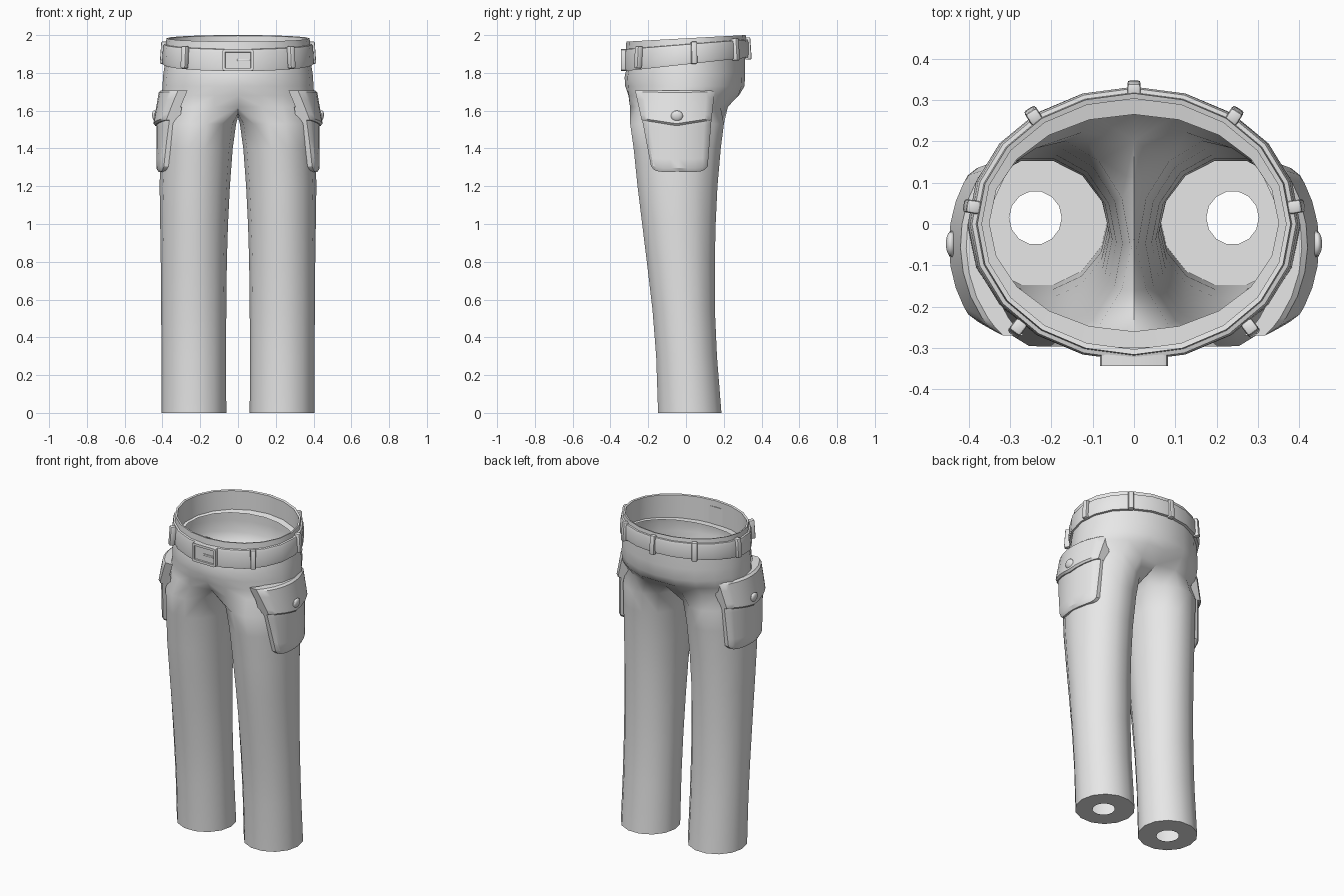
import bpy, bmesh, math
from mathutils import Matrix, Vector

if "Cube" in bpy.data.objects:
    bpy.data.objects.remove(bpy.data.objects["Cube"], do_unlink=True)

cloth = bpy.data.materials.new("grey_cloth")
cloth.use_nodes = True
cloth.diffuse_color = (0.8, 0.8, 0.8, 1)
cloth.node_tree.nodes["Principled BSDF"].inputs["Base Color"].default_value = (0.8, 0.8, 0.8, 1)


def finish(bm, name, mirror=False, angle=38):
    """Turn a bmesh into a smooth-shaded object, optionally mirrored across x."""
    if mirror:
        geom = bm.verts[:] + bm.edges[:] + bm.faces[:]
        bmesh.ops.mirror(bm, geom=geom, matrix=Matrix(), merge_dist=0.001, axis='X')
    bmesh.ops.recalc_face_normals(bm, faces=bm.faces[:])
    mesh = bpy.data.meshes.new(name)
    bm.to_mesh(mesh)
    bm.free()
    mesh.materials.append(cloth)
    ob = bpy.data.objects.new(name, mesh)
    bpy.context.collection.objects.link(ob)
    bpy.ops.object.select_all(action='DESELECT')
    ob.select_set(True)
    bpy.context.view_layer.objects.active = ob
    bpy.ops.object.shade_smooth_by_angle(angle=math.radians(angle))
    return ob


def bridge(bm, a, b, closed=True):
    n = len(a)
    for i in range(n if closed else n - 1):
        j = (i + 1) % n
        bm.faces.new((a[i], a[j], b[j], b[i]))


def add_ring(bm, points):
    return [bm.verts.new(p) for p in points]


# --- trousers: half a pelvis and one leg, mirrored ---
ARC = 10            # segments round half of the waist
SIDES = ARC + 4     # sides of a leg


def pelvis_points(z, tilt, rx, yf, yb, pinch=1.0):
    pts = []
    for i in range(ARC + 1):
        t = math.pi * (i / ARC - 0.5)
        y = (yf + yb) / 2 + (yb - yf) / 2 * math.sin(t)
        x = rx * math.cos(t)
        if i in (0, ARC):
            x, y = 0, y * pinch
        pts.append((x, y, z + tilt * y))
    return pts


def leg_points(z, x0, x1, yf, yb):
    pts = []
    for i in range(SIDES):
        t = math.tau * (i - ARC / 2) / SIDES
        pts.append(((x0 + x1) / 2 + (x1 - x0) / 2 * math.cos(t),
                    (yf + yb) / 2 + (yb - yf) / 2 * math.sin(t), z))
    return pts


bm = bmesh.new()
waist_rings = [
    (1.845, 0.11, 0.35, -0.26, 0.265),      # inner edge of the waist lining
    (1.85, 0.11, 0.387, -0.317, 0.312),
    (1.79, 0.04, 0.396, -0.325, 0.313),
    (1.73, 0, 0.40, -0.322, 0.31),
    (1.68, 0, 0.403, -0.317, 0.292, 0.96),
]
rings = [add_ring(bm, pelvis_points(*r)) for r in waist_rings]
for a, b in zip(rings, rings[1:]):
    bridge(bm, a, b, closed=False)

crotch = add_ring(bm, pelvis_points(1.62, 0, 0.405, -0.31, 0.235, 0.86))
bridge(bm, rings[-1], crotch, closed=False)
crotch += add_ring(bm, [(0, 0.1, 1.585), (0, -0.03, 1.565), (0, -0.16, 1.585)])

leg_rings = [
    (1.53, 0.010, 0.408, -0.302, 0.207),
    (1.40, 0.028, 0.411, -0.283, 0.19),
    (1.20, 0.043, 0.415, -0.262, 0.172),
    (1.00, 0.053, 0.412, -0.237, 0.162),
    (0.80, 0.059, 0.409, -0.212, 0.157),
    (0.55, 0.062, 0.407, -0.182, 0.157),
    (0.30, 0.063, 0.405, -0.162, 0.168),
    (0.00, 0.062, 0.405, -0.152, 0.192),
    (0.00, 0.175, 0.302, -0.05, 0.08),      # hole in the hem
]
previous = crotch
for r in leg_rings:
    ring = add_ring(bm, leg_points(*r))
    bridge(bm, previous, ring)
    previous = ring
finish(bm, "trousers", mirror=True, angle=50)

# --- belt with the waistband rim above it ---
bm = bmesh.new()
belt_profile = [    # half width, half depth, height, tilt
    (0.384, 0.314, 1.845, 0.11),
    (0.399, 0.330, 1.845, 0.11),
    (0.402, 0.332, 1.86, 0.11),
    (0.397, 0.332, 1.935, 0.08),
    (0.392, 0.328, 1.95, 0.08),
    (0.382, 0.318, 1.952, 0.08),
    (0.379, 0.316, 1.983, 0.055),
    (0.368, 0.303, 1.980, 0.055),
    (0.368, 0.303, 1.845, 0.11),
]
previous = None
for rx, ry, z, tilt in belt_profile:
    angles = [math.tau * i / (2 * ARC) + math.pi / 2 for i in range(2 * ARC)]
    ring = add_ring(bm, [(rx * math.cos(t), ry * math.sin(t), z + tilt * ry * math.sin(t))
                         for t in angles])
    if previous:
        bridge(bm, previous, ring)
    previous = ring
finish(bm, "belt")


def add_block(bm, size, matrix, bevel):
    """Bevelled box placed by a matrix."""
    verts = bmesh.ops.create_cube(bm, size=1)["verts"]
    for v in verts:
        v.co = Vector(a * b for a, b in zip(v.co, size))
    bmesh.ops.transform(bm, matrix=matrix, verts=verts)
    edges = list({e for v in verts for e in v.link_edges})
    bmesh.ops.bevel(bm, geom=edges, offset=bevel, segments=2, affect='EDGES', profile=0.5)


# --- belt loops ---
bm = bmesh.new()
spots = [(0, 0.327)] + [(s * x, y) for s in (-1, 1)
                        for x, y in ((0.243, 0.262), (0.392, 0.042), (0.282, -0.252))]
for x, y in spots:
    out = math.atan2(y / 0.33 ** 2, x / 0.4 ** 2)
    place = (Matrix.Translation((x, y, 1.903 + 0.08 * y)) @ Matrix.Rotation(out, 4, 'Z')
             @ Matrix.Rotation(math.radians(-4), 4, 'Y'))
    add_block(bm, (0.034, 0.032, 0.118), place, 0.007)
finish(bm, "belt_loops")

# --- buckle: plate with a recessed middle, and a prong ---
bm = bmesh.new()
bmesh.ops.create_cube(bm, size=1)
for v in bm.verts:
    v.co = Vector((v.co.x * 0.165, v.co.y * 0.046 - 0.32, v.co.z * 0.115 + 1.868))
upright = [e for e in bm.edges if abs(e.verts[0].co.y - e.verts[1].co.y) > 0.01]
bmesh.ops.bevel(bm, geom=upright, offset=0.012, segments=2, affect='EDGES', profile=0.5)
bm.faces.ensure_lookup_table()
front = min(bm.faces, key=lambda f: f.calc_center_median().y)
for width, push in ((0.015, 0.0), (0.002, 0.008)):
    bmesh.ops.inset_region(bm, faces=[front], thickness=width)
    bmesh.ops.translate(bm, verts=front.verts[:], vec=(0, push, 0))
add_block(bm, (0.07, 0.012, 0.012), Matrix.Translation((0.03, -0.336, 1.868)), 0.003)
finish(bm, "buckle", angle=30)


# --- cargo pockets ---
def side_x(y):
    """Outer surface of the thigh pocket at depth y."""
    return 0.215 + 0.223 * math.sqrt(max(0, 1 - ((y + 0.05) / 0.275) ** 2))


def pocket_panel(name, top, bottom, corner, offsets, depth):
    """Curved panel; top and bottom give (y front, y back, z)."""
    steps = [0, 0.05, 0.1, 0.22, 0.36, 0.5, 0.64, 0.78, 0.9, 0.95, 1]
    rows = [0, 0.06, 0.3, 0.55, 0.8, 0.94, 1]
    bm = bmesh.new()
    grid = []
    for v in rows:
        row = []
        for u in steps:
            yf, yb = (top[k] + (bottom[k] - top[k]) * v for k in (0, 1))
            y = yf + (yb - yf) * u
            z = top[2] + (bottom[2] + corner(abs(2 * u - 1)) - top[2]) * v
            edge = u in (0, 1) or v in (0, 1)
            x = side_x(y) + offsets[0] + (offsets[1] - offsets[0]) * v - 0.012 * edge
            row.append(bm.verts.new((x, y, z)))
        grid.append(row)
    for a, b in zip(grid, grid[1:]):
        bridge(bm, a, b, closed=False)
    rim = [e for e in bm.edges if e.is_boundary]
    new = bmesh.ops.extrude_edge_only(bm, edges=rim)["geom"]
    bmesh.ops.translate(bm, vec=(-depth, 0, 0),
                        verts=[g for g in new if isinstance(g, bmesh.types.BMVert)])
    finish(bm, name, mirror=True, angle=30)


pocket_panel("pocket_bags", (-0.245, 0.14, 1.62), (-0.185, 0.115, 1.275),
             lambda c: 0.03 * c ** 8, (-0.008, -0.005), 0.055)
pocket_panel("pocket_flaps", (-0.27, 0.152, 1.708), (-0.235, 0.135, 1.52),
             lambda c: 0.03 * c, (-0.02, 0.012), 0.05)

# --- pocket buttons ---
bm = bmesh.new()
place = Matrix.Translation((0.441, -0.048, 1.572)) @ Matrix.Rotation(math.radians(8), 4, 'Y')
bmesh.ops.create_uvsphere(bm, u_segments=14, v_segments=8, radius=1,
                          matrix=place @ Matrix.Diagonal((0.014, 0.032, 0.029, 1)))
finish(bm, "pocket_buttons", mirror=True)
